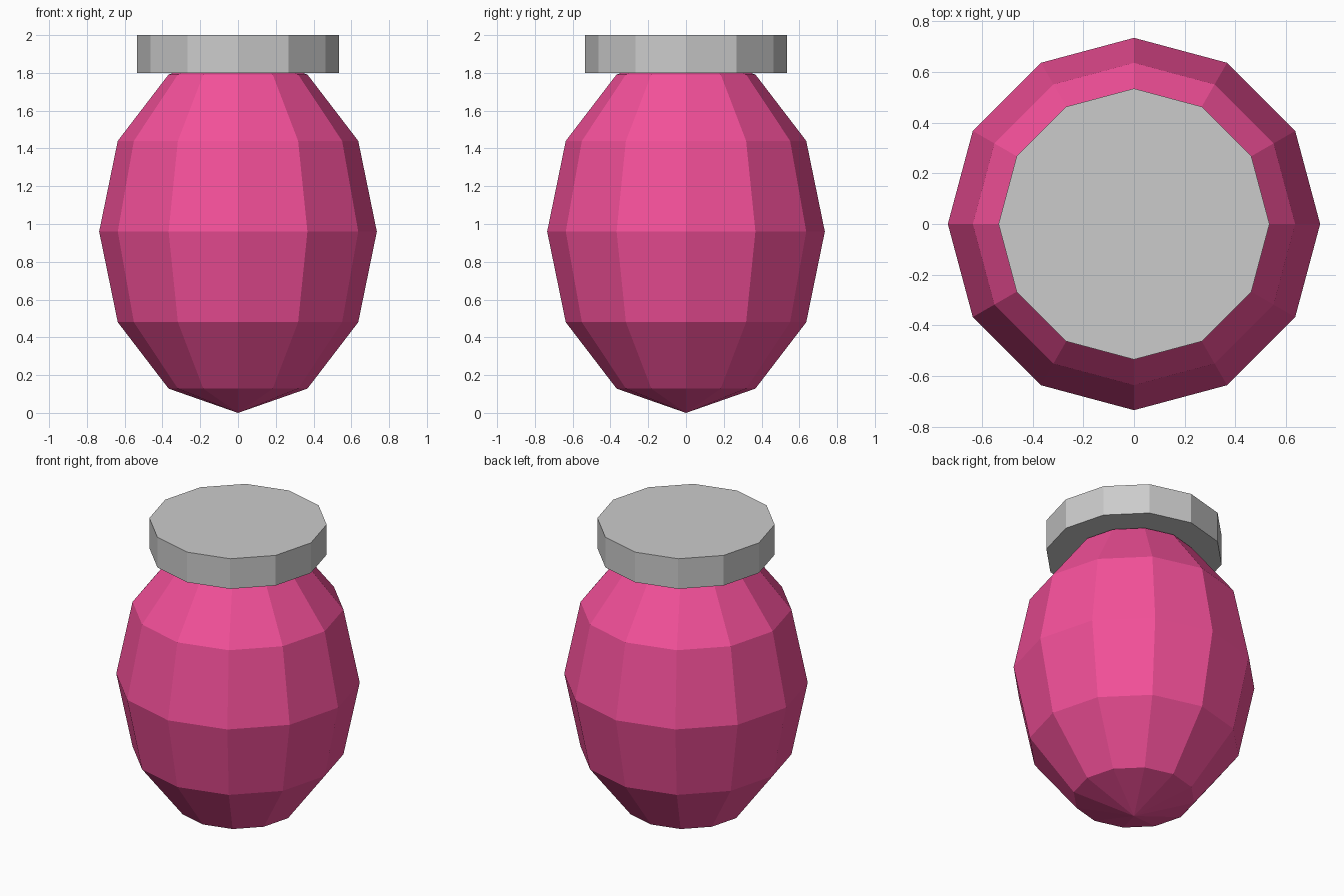
import bpy

if "Cube" in bpy.data.objects:
    bpy.data.objects.remove(bpy.data.objects["Cube"])

# Egg-shaped faceted body
bpy.ops.mesh.primitive_uv_sphere_add(segments=12, ring_count=6, radius=1, location=(0, 0, 0.96))
body = bpy.context.object
body.name = "body"
body.scale = (0.735, 0.735, 0.96)
pink = bpy.data.materials.new("pink")
pink.diffuse_color = (0.9, 0.08, 0.32, 1)
pink.use_nodes = True
pink.node_tree.nodes["Principled BSDF"].inputs["Base Color"].default_value = pink.diffuse_color
body.data.materials.append(pink)

# Flat twelve-sided lid
bpy.ops.mesh.primitive_cylinder_add(vertices=12, radius=0.535, depth=0.2, location=(0, 0, 1.9))
lid = bpy.context.object
lid.name = "lid"

# Bake transforms and keep the facets flat
for part in (body, lid):
    part.data.transform(part.matrix_basis)
    part.matrix_basis.identity()
    part.data.shade_flat()
